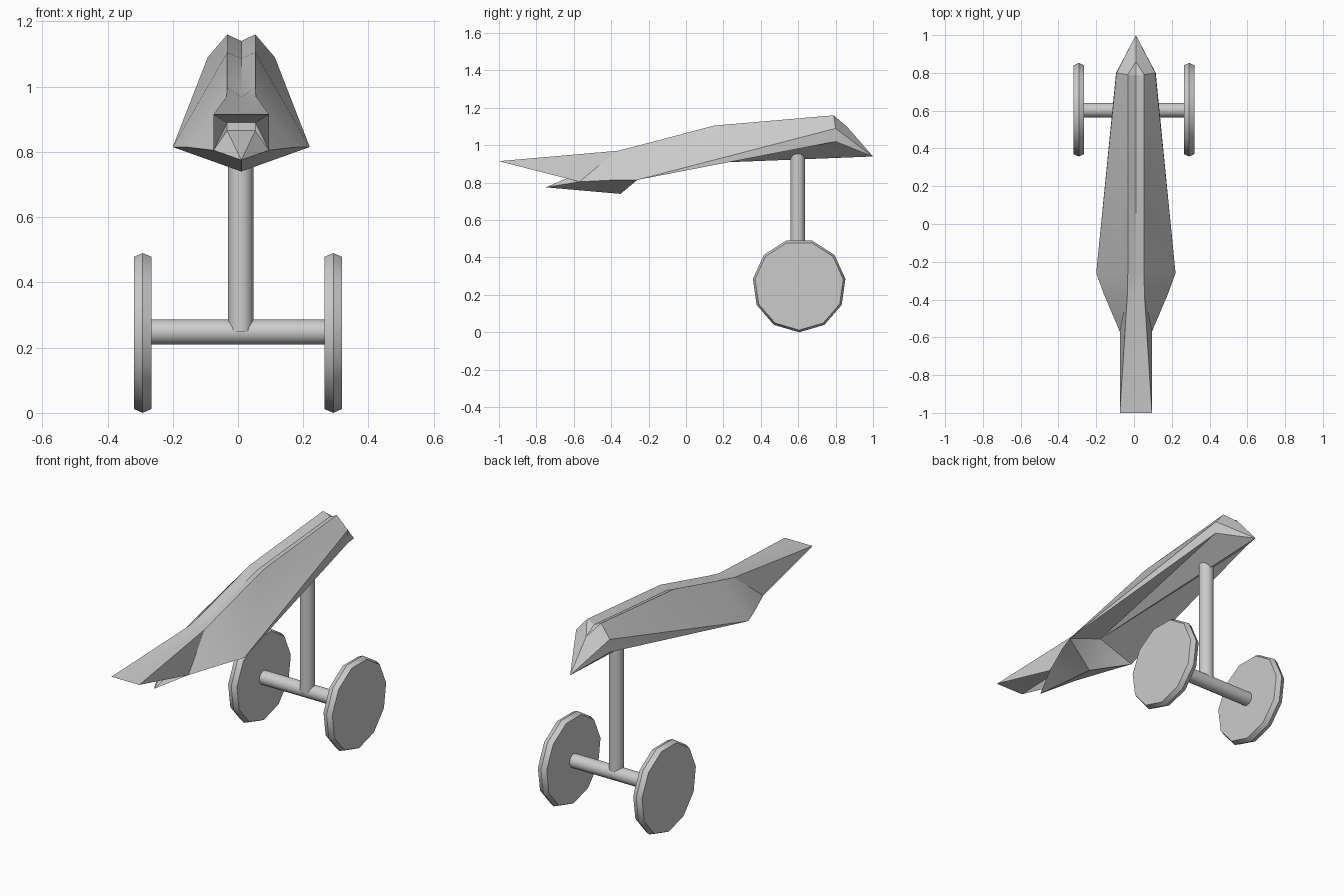
import bpy, bmesh, math
from mathutils import Vector

if "Cube" in bpy.data.objects:
    bpy.data.objects.remove(bpy.data.objects["Cube"])

CX = 0.01  # centre line of the body


def finish(bm, name, angle, loc=(0, 0, 0)):
    bmesh.ops.remove_doubles(bm, verts=bm.verts, dist=0.0005)
    bmesh.ops.recalc_face_normals(bm, faces=bm.faces)
    for f in bm.faces:
        f.smooth = True
    for e in bm.edges:
        e.smooth = e.calc_face_angle(0) < math.radians(angle)
    me = bpy.data.meshes.new(name)
    bm.to_mesh(me)
    bm.free()
    ob = bpy.data.objects.new(name, me)
    ob.location = loc
    bpy.context.collection.objects.link(ob)
    return ob


def lathe(name, rings, sides, axis, loc, start=0.0, angle=40):
    """Solid turned around an axis from (position, radius) rings."""
    bm = bmesh.new()
    loops = []
    for p, r in rings:
        loop = []
        for i in range(sides):
            a = start + 2 * math.pi * i / sides
            u, v = r * math.cos(a), r * math.sin(a)
            loop.append(bm.verts.new((p, u, v) if axis == 'X' else (u, v, p)))
        loops.append(loop)
    for a, b in zip(loops, loops[1:]):
        for i in range(sides):
            j = (i + 1) % sides
            bm.faces.new((a[i], a[j], b[j], b[i]))
    bm.faces.new(loops[0])
    bm.faces.new(loops[-1])
    return finish(bm, name, angle, loc)


# Body: named points of one half (offset from centre line, y, z)
P = {
    # centre line
    'nose': (0, -1, .915), 'g1': (0, -.37, .968), 'g2': (0, -.26, .980),
    'g3': (0, .15, 1.087), 'g4': (0, .79, 1.14), 'rear': (0, .86, 1.10),
    'tip': (0, 1, .94), 'belly': (0, -.26, .89), 'keel': (0, -.35, .74),
    'chin': (0, -.75, .775), 'roof': (0, -.54, .89), 'floor': (0, -.54, .865),
    # ridge, shoulder, cheek, lip and mouth on the side
    'N': (.085, -1, .915), 'A': (.045, -.37, .97), 'B': (.043, -.26, .997),
    'C': (.043, .15, 1.105), 'D': (.043, .79, 1.16), 'S': (.103, .80, 1.09),
    'L': (.105, .80, 1.02), 'K': (.21, -.26, .815), 'J': (.17, -.37, .815),
    'lip': (.085, -.57, .805), 'U': (.043, -.54, .89), 'V': (.043, -.54, .865),
}
FACES = [
    # grooved top
    'nose N A g1', 'g1 A B g2', 'g2 B C g3', 'g3 C D g4',
    # flank
    'N lip A', 'A lip J', 'A J K B', 'B K C', 'C K S', 'C S D', 'S K L',
    # tail
    'g4 D rear', 'D S rear', 'rear S tip', 'S L tip',
    # underside and chin
    'L K belly', 'L belly tip', 'J keel K', 'K keel belly', 'J lip keel',
    'lip chin keel',
    # mouth
    'N nose roof U', 'U roof floor V', 'N U lip', 'U V lip', 'V floor chin',
    'V chin lip',
]
bm = bmesh.new()
for side in (1, -1):
    vs = {k: bm.verts.new((x * side, y, z)) for k, (x, y, z) in P.items()}
    for f in FACES:
        bm.faces.new([vs[k] for k in f.split()])
finish(bm, 'body', 25, (CX, 0, 0))

# Strut and axle
lathe('strut', [(.25, .039), (.96, .039)], 16, 'Z', (CX - .002, .597, 0))
lathe('axle', [(-.27, .038), (.27, .038)], 16, 'X', (0, .603, .248))

# Eleven-sided wheels with a ridged rim
for name, x in (('left_wheel', -.292), ('right_wheel', .292)):
    lathe(name, [(-.027, .238), (0, .25), (.027, .238)], 11, 'X',
          (x, .605, .25), start=-math.pi / 2)
